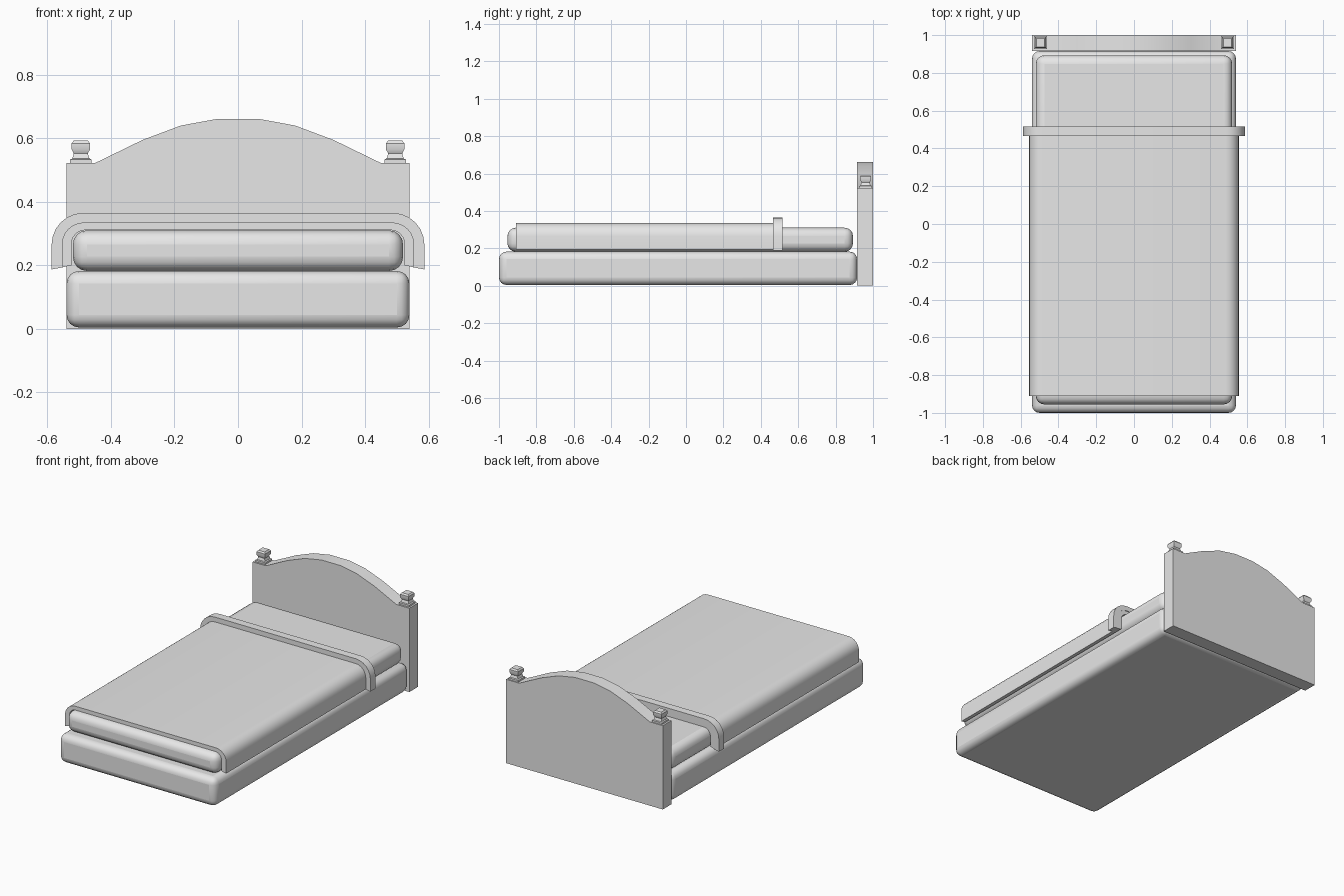
import bpy, bmesh, math
from mathutils import Vector

default = bpy.data.objects.get("Cube")
if default:
    bpy.data.objects.remove(default)

GREY = (0.8, 0.8, 0.8, 1)
grey = bpy.data.materials.new("plain grey")
grey.use_nodes = True
grey.diffuse_color = GREY
grey.node_tree.nodes["Principled BSDF"].inputs["Base Color"].default_value = GREY


def finish(name, bm, bevel=0):
    """Turn a bmesh into a named, shaded object, optionally with rounded edges."""
    bmesh.ops.recalc_face_normals(bm, faces=bm.faces[:])
    mesh = bpy.data.meshes.new(name)
    bm.to_mesh(mesh)
    bm.free()
    mesh.materials.append(grey)
    obj = bpy.data.objects.new(name, mesh)
    bpy.context.collection.objects.link(obj)
    if bevel:
        mod = obj.modifiers.new("rounded edges", 'BEVEL')
        mod.width, mod.segments = bevel, 4
    bpy.ops.object.select_all(action='DESELECT')
    obj.select_set(True)
    bpy.context.view_layer.objects.active = obj
    bpy.ops.object.shade_smooth_by_angle(angle=math.radians(35))
    return obj


def cushion(name, half_width, y0, y1, z0, z1, bevel):
    bm = bmesh.new()
    bmesh.ops.create_cube(bm, size=1)
    for v in bm.verts:
        v.co = (v.co.x * 2 * half_width,
                (y0 + y1) / 2 + v.co.y * (y1 - y0),
                (z0 + z1) / 2 + v.co.z * (z1 - z0))
    return finish(name, bm, bevel)


def extrude_y(bm, depth):
    result = bmesh.ops.extrude_face_region(bm, geom=bm.faces[:])
    moved = [g for g in result["geom"] if isinstance(g, bmesh.types.BMVert)]
    bmesh.ops.translate(bm, verts=moved, vec=(0, depth, 0))


def arch_path(half_width, top, radius, bottom, steps=6):
    """Upside-down U with rounded corners, from right to left."""
    half = [(half_width, bottom)]
    for i in range(steps + 1):
        a = math.pi / 2 * i / steps
        half.append((half_width - radius + radius * math.cos(a),
                     top - radius + radius * math.sin(a)))
    return half + [(-x, z) for x, z in reversed(half)]


def draped_sheet(name, outer, inner, y0, y1):
    bm = bmesh.new()
    rows = [[bm.verts.new((x, y0, z)) for x, z in path] for path in (outer, inner)]
    for i in range(len(outer) - 1):
        bm.faces.new((rows[0][i], rows[0][i + 1], rows[1][i + 1], rows[1][i]))
    extrude_y(bm, y1 - y0)
    return finish(name, bm)


# Base and mattress
cushion("bed_base", 0.54, -1, 0.915, 0.004, 0.182, 0.04)
cushion("mattress", 0.52, -0.955, 0.893, 0.182, 0.31, 0.045)

# Blanket and its folded cuff
inside = arch_path(0.525, 0.311, 0.045, 0.2)
middle = arch_path(0.555, 0.335, 0.07, 0.193)
outside = arch_path(0.587, 0.365, 0.1, 0.187)
draped_sheet("blanket", middle, inside, -0.91, 0.51)
draped_sheet("blanket_cuff", outside, middle, 0.465, 0.515)

# Headboard with a curved top
half = [(0.54, 0), (0.54, 0.522), (0.45, 0.522), (0.3, 0.595), (0.18, 0.64), (0.065, 0.661)]
bm = bmesh.new()
bm.faces.new([bm.verts.new((x, 0.915, z))
              for x, z in half + [(-x, z) for x, z in reversed(half)]])
extrude_y(bm, 0.085)
finish("headboard", bm)

# Square finials on the headboard shoulders: (half width, height) rings
RINGS = [(0.034, 0.52), (0.034, 0.533), (0.027, 0.536), (0.022, 0.552),
         (0.029, 0.565), (0.029, 0.584), (0.022, 0.593)]
for side, x in (("right", -0.495), ("left", 0.495)):
    bm = bmesh.new()
    loops = [[bm.verts.new(Vector((x + sx * w, 0.96 + sy * w, z)))
              for sx, sy in ((-1, -1), (1, -1), (1, 1), (-1, 1))] for w, z in RINGS]
    for low, high in zip(loops, loops[1:]):
        for i in range(4):
            j = (i + 1) % 4
            bm.faces.new((low[i], low[j], high[j], high[i]))
    bm.faces.new(loops[0])
    bm.faces.new(loops[-1])
    finish(side + "_finial", bm)
